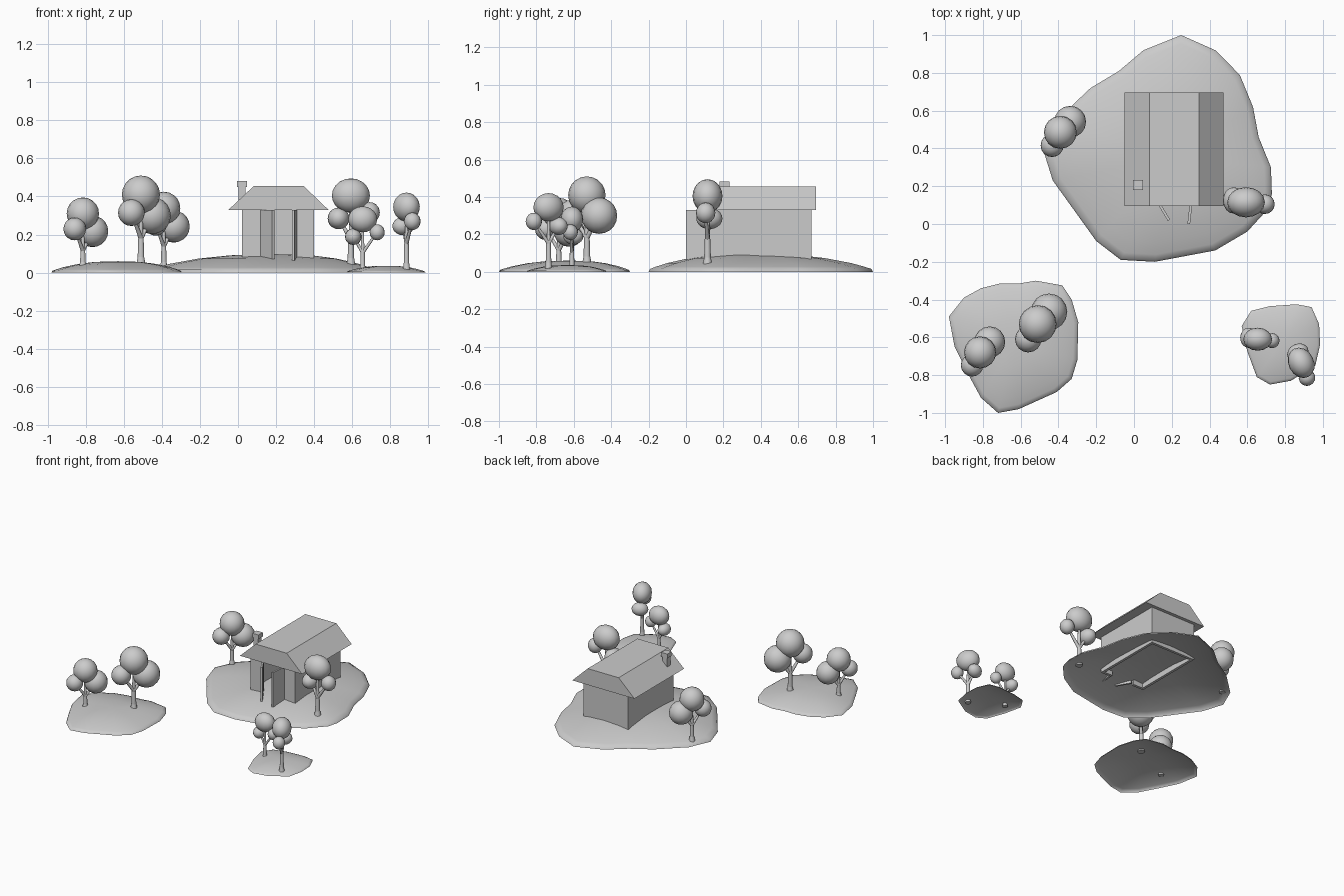
import bpy, bmesh, math
from mathutils import Matrix, Vector

cube = bpy.data.objects.get("Cube")
if cube:
    bpy.data.objects.remove(cube, do_unlink=True)


def finish(name, bm, smooth_angle=None):
    """Turn a bmesh into a named object, optionally smooth shaded."""
    bmesh.ops.recalc_face_normals(bm, faces=bm.faces)
    mesh = bpy.data.meshes.new(name)
    bm.to_mesh(mesh)
    bm.free()
    obj = bpy.data.objects.new(name, mesh)
    bpy.context.collection.objects.link(obj)
    if smooth_angle:
        bpy.ops.object.select_all(action='DESELECT')
        obj.select_set(True)
        bpy.context.view_layer.objects.active = obj
        bpy.ops.object.shade_smooth_by_angle(angle=math.radians(smooth_angle))
    return obj


def extrude(name, points, direction):
    """Solid made by pushing a flat outline along a direction."""
    bm = bmesh.new()
    face = bm.faces.new([bm.verts.new(p) for p in points])
    result = bmesh.ops.extrude_face_region(bm, geom=[face], use_keep_orig=True)
    moved = [g for g in result["geom"] if isinstance(g, bmesh.types.BMVert)]
    bmesh.ops.translate(bm, verts=moved, vec=direction)
    return finish(name, bm)


def box(name, low, high):
    (x0, y0, z0), (x1, y1, z1) = low, high
    corners = [(x0, y0, z0), (x1, y0, z0), (x1, y1, z0), (x0, y1, z0)]
    return extrude(name, corners, (0, 0, z1 - z0))


def add_limb(bm, start, end, r_start, r_end):
    """Tapered round limb between two points."""
    axis = end - start
    turn = axis.to_track_quat('Z', 'Y').to_matrix().to_4x4()
    bmesh.ops.create_cone(bm, cap_ends=True, segments=10, radius1=r_start,
                          radius2=r_end, depth=axis.length,
                          matrix=Matrix.Translation((start + end) / 2) @ turn)


# Islands: open domed shells shrunk ring by ring from a shoreline
DOME = [(1, 0), (.985, .16), (.93, .28), (.82, .48), (.6, .76), (.35, .94)]


def island(name, shore, centre, height):
    bm = bmesh.new()
    cx, cy = centre
    rings = [[bm.verts.new((cx + (x - cx) * s, cy + (y - cy) * s, h * height))
              for x, y in shore] for s, h in DOME]
    top = bm.verts.new((cx, cy, height))
    count = len(shore)
    for i in range(count):
        j = (i + 1) % count
        for low, high in zip(rings, rings[1:]):
            bm.faces.new((low[i], low[j], high[j], high[i]))
        bm.faces.new((rings[-1][i], rings[-1][j], top))
    obj = finish(name, bm, 50)
    # make sure the open shell faces upward
    if sum(p.normal.z for p in obj.data.polygons) < 0:
        obj.data.flip_normals()


island("main_island", [
    (.25, 1), (.43, .92), (.56, .79), (.63, .62), (.66, .46), (.725, .3),
    (.73, .16), (.71, .08), (.6, -.04), (.43, -.14), (.11, -.2), (-.07, -.19),
    (-.2, -.09), (-.43, .23), (-.48, .39), (-.41, .55), (-.23, .72),
    (-.08, .81), (.05, .92)], (.2, .35), .097)
island("right_island", [
    (-.98, -.49), (-.9, -.39), (-.81, -.34), (-.71, -.315), (-.61, -.315),
    (-.52, -.3), (-.38, -.325), (-.33, -.4), (-.295, -.52), (-.3, -.72),
    (-.33, -.82), (-.41, -.89), (-.61, -.98), (-.72, -1), (-.81, -.92),
    (-.87, -.81), (-.95, -.65)], (-.63, -.62), .06)
island("left_island", [
    (.57, -.54), (.62, -.46), (.72, -.435), (.86, -.425), (.94, -.44),
    (.98, -.53), (.985, -.64), (.96, -.75), (.83, -.83), (.72, -.85),
    (.65, -.81), (.6, -.675)], (.78, -.63), .036)

# House walls: one ring of wall with a doorway gap in front
LEFT, RIGHT, FRONT, BACK = .02, .4, .12, .67
EAVE, FOOT, THICK = .33, .05, .02
DOOR_A, DOOR_B = .12, .31
outer = [(DOOR_A, FRONT), (LEFT, FRONT), (LEFT, BACK),
         (RIGHT, BACK), (RIGHT, FRONT), (DOOR_B, FRONT)]
inner = [(DOOR_B, FRONT + THICK), (RIGHT - THICK, FRONT + THICK),
         (RIGHT - THICK, BACK - THICK), (LEFT + THICK, BACK - THICK),
         (LEFT + THICK, FRONT + THICK), (DOOR_A, FRONT + THICK)]
extrude("house_walls", [(x, y, FOOT) for x, y in outer + inner],
        (0, 0, EAVE + .005 - FOOT))

# Roof: flat-topped prism
ROOF_FRONT, ROOF_BACK = .095, .695
roof = [(-.05, EAVE), (.475, EAVE), (.345, .455), (.083, .455)]
extrude("roof", [(x, ROOF_FRONT, z) for x, z in roof],
        (0, ROOF_BACK - ROOF_FRONT, 0))

# Chimney
box("chimney_shaft", (.002, .187, .36), (.04, .225, .455))
box("chimney_cap", (-.005, .18, .45), (.047, .232, .482))


# Open double doors
def door(name, hinge, tip):
    hinge, tip = Vector(hinge), Vector(tip)
    side = (tip - hinge).orthogonal().normalized() * .007
    corners = [hinge + side, tip + side, tip - side, hinge - side]
    extrude(name, [(p.x, p.y, .065) for p in corners], (0, 0, EAVE - .065))


door("right_door", (DOOR_A + .005, FRONT), (.185, .02))
door("left_door", (DOOR_B - .007, FRONT), (.29, 0))

# Tree crowns: offset and radii of each leaf clump at full size
ROUND = [((0, 0, 0), (.1, .1, .1)),
         ((.06, .065, -.11), (.097, .097, .097)),
         ((-.05, -.08, -.095), (.07, .07, .07))]
OVAL = [((0, 0, 0), (.1, .08, .09)),
        ((.1, -.01, -.09), (.052, .052, .055)),
        ((-.065, .01, -.12), (.057, .07, .057))]


def tree(name, crown, ground, size, clumps, turn=0):
    crown = Vector(crown)
    place = (Matrix.Translation(crown) @ Matrix.Rotation(math.radians(turn), 4, 'Z')
             @ Matrix.Scale(size, 4))
    leaves, wood = bmesh.new(), bmesh.new()
    fork = crown - Vector((0, 0, .23 * size))
    foot = Vector((crown.x, crown.y, ground - .015))
    flare = foot.lerp(fork, .3)
    add_limb(wood, foot, flare, .026 * size, .018 * size)
    add_limb(wood, flare, fork, .018 * size, .015 * size)
    for offset, radii in clumps:
        shape = place @ Matrix.Translation(offset) @ Matrix.Diagonal((*radii, 1))
        bmesh.ops.create_uvsphere(leaves, u_segments=16, v_segments=10,
                                  radius=1, matrix=shape)
        add_limb(wood, fork, place @ Vector(offset), .013 * size, .007 * size)
    finish(name + "_trunk", wood, 40)
    finish(name + "_leaves", leaves, 40)


tree("outer_round_tree", (-.815, -.68, .31), .045, .85, ROUND)
tree("inner_round_tree", (-.51, -.53, .41), .055, 1, ROUND)
tree("back_round_tree", (-.39, .485, .338), .035, .87, ROUND)
tree("house_oval_tree", (.593, .115, .405), .05, 1, OVAL)
tree("small_oval_tree", (.655, -.61, .28), .02, .76, OVAL)
tree("front_oval_tree", (.885, -.735, .345), .02, .84, OVAL, -63)
